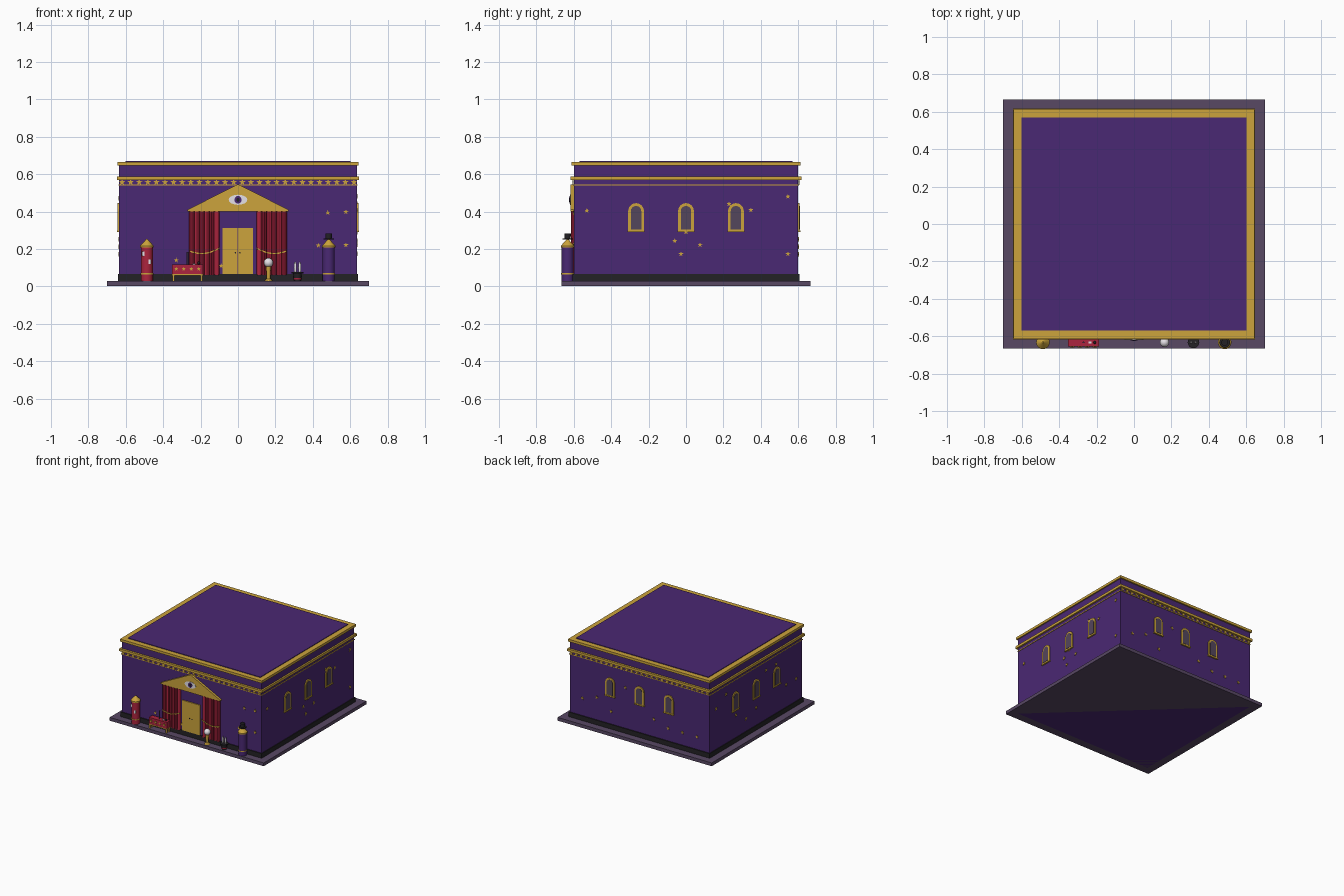
import bpy, bmesh, math, random
from mathutils import Matrix, Vector

if "Cube" in bpy.data.objects:
    bpy.data.objects.remove(bpy.data.objects["Cube"])
random.seed(4)


def material(name, r, g, b):
    lin = [((c / 255 + 0.055) / 1.055) ** 2.4 for c in (r, g, b)] + [1]
    m = bpy.data.materials.new(name)
    m.use_nodes = True
    m.diffuse_color = lin
    m.node_tree.nodes["Principled BSDF"].inputs["Base Color"].default_value = lin
    return m


PURPLE = material("royal purple", 74, 40, 115)
GOLD = material("gold", 204, 164, 60)
STONE = material("violet stone", 88, 72, 100)
BLACK = material("black", 36, 34, 38)
RED = material("crimson", 172, 36, 62)
DARK_RED = material("dark crimson", 116, 20, 40)
WHITE = material("white", 230, 226, 232)
GLASS = material("dark glass", 84, 70, 92)


def finish(name, bm, mat, smooth=False):
    bmesh.ops.recalc_face_normals(bm, faces=bm.faces)
    me = bpy.data.meshes.new(name)
    bm.to_mesh(me)
    bm.free()
    me.materials.append(mat)
    ob = bpy.data.objects.new(name, me)
    bpy.context.collection.objects.link(ob)
    if smooth:
        bpy.ops.object.select_all(action='DESELECT')
        ob.select_set(True)
        bpy.context.view_layer.objects.active = ob
        bpy.ops.object.shade_smooth_by_angle()
    return ob


def box(name, mat, x, y, z0, z1, cx=0, cy=0):
    """Box given by half widths, bottom and top."""
    bm = bmesh.new()
    bmesh.ops.create_cube(bm, size=1, matrix=Matrix.Translation((cx, cy, (z0 + z1) / 2))
                          @ Matrix.Diagonal((2 * x, 2 * y, z1 - z0, 1)))
    return finish(name, bm, mat)


def cone(name, mat, cx, cy, z0, z1, r0, r1, n=20):
    bm = bmesh.new()
    bmesh.ops.create_cone(bm, cap_ends=True, segments=n, radius1=r0, radius2=r1, depth=z1 - z0,
                          matrix=Matrix.Translation((cx, cy, (z0 + z1) / 2)))
    return finish(name, bm, mat, True)


def ball(name, mat, cx, cy, cz, r, sx=1, sy=1, sz=1):
    bm = bmesh.new()
    bmesh.ops.create_uvsphere(bm, u_segments=20, v_segments=12, radius=r,
                              matrix=Matrix.Translation((cx, cy, cz)) @ Matrix.Diagonal((sx, sy, sz, 1)))
    return finish(name, bm, mat, True)


def frame(name, mat, outer, inner, z0, z1):
    """Rectangular ring lying flat."""
    bm = bmesh.new()
    signs = [(-1, -1), (1, -1), (1, 1), (-1, 1)]
    rings = [[bm.verts.new((sx * h[0], sy * h[1], z)) for sx, sy in signs]
             for h, z in ((outer, z0), (outer, z1), (inner, z1), (inner, z0))]
    for a, b in zip(rings, rings[1:] + rings[:1]):
        for i in range(4):
            j = (i + 1) % 4
            bm.faces.new((a[i], a[j], b[j], b[i]))
    return finish(name, bm, mat)


WX, WY = 0.635, 0.6
WALLS = {"front": 0, "right": 1, "back": 2, "left": 3}


def plate(name, mat, wall, pts, depth, lift=0.0):
    """Extruded outline standing on a wall; points are (along, height)."""
    k = WALLS[wall]
    dist = (WX if k % 2 else WY) + lift
    rot = Matrix.Rotation(k * math.pi / 2, 4, 'Z')
    bm = bmesh.new()
    f = bm.faces.new([bm.verts.new(rot @ Vector((u, -dist, z))) for u, z in pts])
    new = bmesh.ops.extrude_face_region(bm, geom=[f])["geom"]
    bmesh.ops.translate(bm, verts=[v for v in new if isinstance(v, bmesh.types.BMVert)],
                        vec=rot @ Vector((0, -depth, 0)))
    return finish(name, bm, mat)


def rect(u, z0, z1, h):
    return [(u - h, z0), (u + h, z0), (u + h, z1), (u - h, z1)]


def ellipse(u, z, a, b, n=24):
    return [(u + a * math.cos(t * math.tau / n), z + b * math.sin(t * math.tau / n)) for t in range(n)]


def star(name, wall, u, z, r=0.014, lift=0.0):
    pts = [(u + (r, r * 0.42)[i % 2] * math.sin(i * math.pi / 5),
            z + (r, r * 0.42)[i % 2] * math.cos(i * math.pi / 5)) for i in range(10)]
    plate(name, GOLD, wall, pts, 0.005, lift)


def arch(u, z0, z1, h):
    return [(u - h, z0), (u + h, z0)] + [
        (u + h * math.cos(a * math.pi / 12), z1 - h + h * math.sin(a * math.pi / 12)) for a in range(13)]


# Base, walls and roof
box("base_slab", STONE, 0.7, 0.666, 0.001, 0.028)
box("walls", PURPLE, WX, WY, 0.028, 0.65)
box("plinth", BLACK, WX + 0.006, WY + 0.008, 0.028, 0.066)
box("cornice", GOLD, 0.648, 0.617, 0.568, 0.588)
frame("rail", GOLD, (WX + 0.004, WY + 0.004), (WX - 0.01, WY - 0.01), 0.539, 0.545)
frame("roof_trim", GOLD, (0.645, 0.612), (0.595, 0.565), 0.646, 0.666)
box("roof", PURPLE, 0.602, 0.57, 0.64, 0.671)

# Floor visible in one corner of the underside
bm = bmesh.new()
bm.faces.new([bm.verts.new(p) for p in ((-WX, WY, 0), (WX, -WY, 0), (-WX, -WY, 0))])
bmesh.ops.solidify(bm, geom=bm.faces[:], thickness=0.002)
bmesh.ops.translate(bm, verts=bm.verts, vec=(0, 0, 0.001))
finish("floor", bm, PURPLE)

# Star frieze under the cornice
for wall in ("front", "back"):
    for i in range(28):
        star("frieze_star", wall, -0.62 + i * 1.24 / 27, 0.557, 0.018, 0.002)

# Arched windows on three sides
for wall in ("right", "back", "left"):
    for u in (-0.267, 0, 0.267):
        plate("window_frame", GOLD, wall, arch(u, 0.294, 0.445, 0.042), 0.008)
        plate("window_glass", GLASS, wall, arch(u, 0.305, 0.43, 0.028), 0.003, 0.007)
        plate("window_sill", GOLD, wall, rect(u, 0.29, 0.3, 0.046), 0.012)

# Scattered wall stars
for u, z in ((0.48, 0.394), (0.577, 0.398), (0.43, 0.219), (0.577, 0.221), (-0.33, 0.14), (-0.09, 0.11)):
    star("wall_star", "front", u, z)
for u, z in ((-0.53, 0.405), (0.545, 0.48), (-0.06, 0.243), (0.075, 0.222), (-0.027, 0.173),
             (0.545, 0.173), (0.347, 0.408), (0.23, 0.44), (0, 0.29)):
    star("wall_star", "right", u, z)
for wall in ("back", "left"):
    for i in range(9):
        star("wall_star", wall, -0.52 + i * 0.13, random.choice((0.17, 0.21, 0.25, 0.4, 0.47)))

# Double door
for s in (-1, 1):
    plate("door_leaf", GOLD, "front", rect(s * 0.041 - 0.002, 0.066, 0.313, 0.04), 0.008)
    plate("door_knob", BLACK, "front", ellipse(s * 0.012 - 0.002, 0.18, 0.004, 0.004, 8), 0.004, 0.008)

# Pleated curtains with tie ropes
for s in (-1, 1):
    for i in range(6):
        u = s * (0.114 + i * 0.0265)
        cone("curtain_fold", (RED, DARK_RED)[i % 2], u, -WY, 0.06, 0.41, 0.0145, 0.0145, 12)
    rope = [(s * (0.1 + 0.16 * t), 0.2 - 0.015 * t - 0.02 * math.sin(math.pi * t))
            for t in (i / 8 for i in range(9))]
    plate("tie_rope", GOLD, "front", rope + [(u, z + 0.007) for u, z in reversed(rope)], 0.005, 0.013)

# Pediment with the eye
plate("pediment", GOLD, "front", [(-0.27, 0.4), (0.27, 0.4), (0.27, 0.41), (0, 0.546), (-0.27, 0.41)], 0.018)
plate("eye_white", WHITE, "front", ellipse(0, 0.463, 0.05, 0.027), 0.003, 0.018)
plate("eye_iris", PURPLE, "front", ellipse(0, 0.463, 0.019, 0.021), 0.002, 0.021)
plate("eye_pupil", BLACK, "front", ellipse(0, 0.463, 0.009, 0.011), 0.002, 0.023)

# Red and purple kiosks
Y = -0.633
for name, mat, x in (("red_kiosk", RED, -0.487), ("purple_kiosk", PURPLE, 0.485)):
    cone(name + "_body", mat, x, Y, 0.028, 0.215, 0.032, 0.032)
    cone(name + "_lower_band", GOLD, x, Y, 0.064, 0.071, 0.034, 0.034)
    cone(name + "_upper_band", GOLD, x, Y, 0.207, 0.217, 0.036, 0.036)
    cone(name + "_roof", GOLD, x, Y, 0.217, 0.252, 0.036, 0.004)
for u, z in ((-0.507, 0.175), (-0.472, 0.132)):
    plate("kiosk_notice", WHITE, "front", rect(u, z - 0.012, z + 0.012, 0.007), 0.004, 0.06)
cone("hat_brim", BLACK, 0.485, Y, 0.25, 0.256, 0.028, 0.028)
cone("hat_crown", BLACK, 0.485, Y, 0.256, 0.284, 0.016, 0.018)

# Draped table with props
TX = -0.27
box("table_cloth", RED, 0.082, 0.022, 0.065, 0.118, TX, Y)
box("table_hem", GOLD, 0.084, 0.023, 0.058, 0.066, TX, Y)
for sx in (-1, 1):
    for sy in (-1, 1):
        box("table_leg", GOLD, 0.005, 0.005, 0.028, 0.06, TX + sx * 0.075, Y + sy * 0.015)
for i in range(4):
    star("table_star", "front", TX - 0.06 + i * 0.04, 0.093, 0.012, 0.055)
cone("table_candle", STONE, TX, Y, 0.118, 0.185, 0.005, 0.005, 10)
box("table_cards", WHITE, 0.008, 0.006, 0.118, 0.123, TX + 0.035, Y)
ball("table_ball", BLACK, TX + 0.06, Y, 0.125, 0.008)

# Crystal ball on its post
cone("ball_foot", GOLD, 0.163, Y, 0.028, 0.04, 0.022, 0.014)
cone("ball_post", GOLD, 0.163, Y, 0.04, 0.105, 0.01, 0.013)
ball("crystal_ball", WHITE, 0.163, Y, 0.127, 0.025)

# Upturned hat with rabbit ears
HX = 0.318
cone("magic_hat", BLACK, HX, Y, 0.028, 0.07, 0.018, 0.023)
cone("magic_hat_band", RED, HX, Y, 0.036, 0.045, 0.0205, 0.0215)
cone("magic_hat_brim", BLACK, HX, Y, 0.07, 0.076, 0.031, 0.031)
for s in (-1, 1):
    ball("rabbit_ear", WHITE, HX + s * 0.012, Y, 0.1, 0.008, 1, 0.8, 4)
